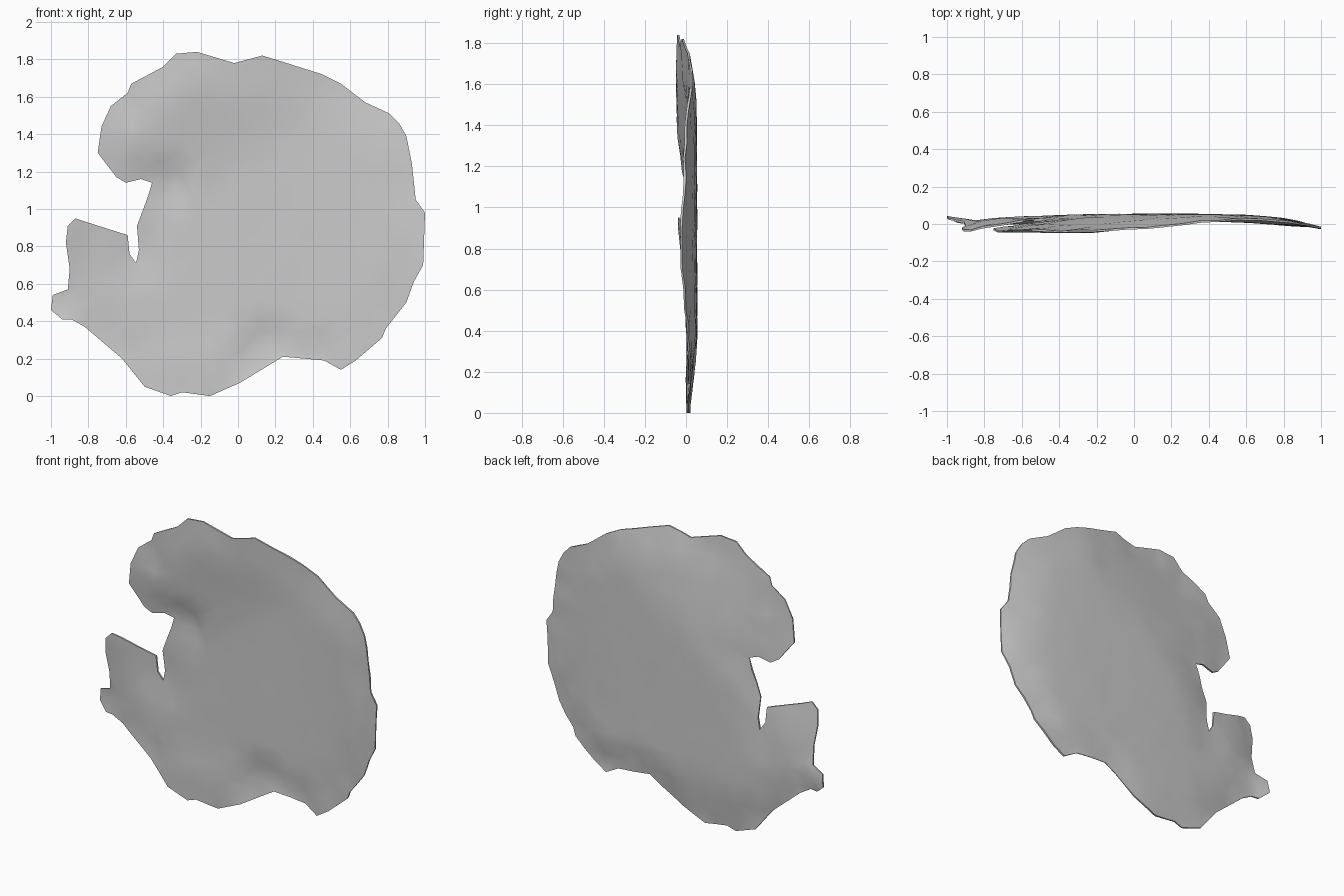
import bpy, bmesh, math, random
from mathutils import Vector
from mathutils.geometry import delaunay_2d_cdt, intersect_point_line

if "Cube" in bpy.data.objects:
    bpy.data.objects.remove(bpy.data.objects["Cube"])

random.seed(4)

# Front outline (x, z) of the cap, clockwise from the top
OUTLINE = [
    (-.33, 1.83), (-.22, 1.84), (-.02, 1.78), (.13, 1.82), (.26, 1.78), (.45, 1.72),
    (.55, 1.67), (.68, 1.57), (.81, 1.51), (.86, 1.46), (.90, 1.39), (.93, 1.24),
    (.95, 1.05), (1.0, .98), (.99, .70), (.94, .61), (.90, .50), (.79, .36),
    (.77, .31), (.63, .19), (.55, .14), (.46, .19), (.24, .21), (.01, .07),
    (-.15, 0), (-.30, .02), (-.36, 0), (-.50, .05), (-.62, .20), (-.82, .37),
    (-.89, .41), (-.94, .41), (-1.0, .46), (-.99, .54), (-.91, .57), (-.90, .68),
    (-.92, .82), (-.91, .91), (-.87, .95), (-.81, .93), (-.59, .86), (-.58, .76),
    (-.545, .71), (-.53, .78), (-.54, .91), (-.48, 1.07), (-.46, 1.14), (-.52, 1.16),
    (-.60, 1.14), (-.65, 1.17), (-.75, 1.30), (-.73, 1.44), (-.68, 1.55),
    (-.59, 1.62), (-.57, 1.67), (-.40, 1.76)]
# Hollows pressed into the front: x, z, radius
DENTS = [(.17, .22, .15), (.40, .22, .08), (-.36, 1.13, .10), (-.59, 1.58, .08)]


def smooth(t):
    t = max(0, min(1, t))
    return t * t * (3 - 2 * t)


def rim_distance(p):
    best = 9
    for a, b in zip(rim, rim[1:] + rim[:1]):
        q, t = intersect_point_line(p, a, b)
        q = a.lerp(b, max(0, min(1, t)))
        best = min(best, (p - q.to_2d()).length)
    return best


def bend(x, z):
    # Gentle warp of the whole sheet: right edge, upper-left lobe, lower-left lobe, tip
    y = 0.034 - 0.055 * max(x, 0) ** 4
    u = -0.6 * x + 0.8 * (z - 1)
    y -= 0.072 * smooth((u - 0.1) / 0.75)
    if x < 0:
        y -= 0.04 * x * x * smooth((1.3 - z) / 0.4)
    y -= 0.02 * smooth((0.4 - z) / 0.4)
    return y + 0.05 * math.exp(-((x + 1) ** 2 + (z - .5) ** 2) / 0.008)


# Rim with extra points on long edges, plus jittered points inside
corners = [Vector(p) for p in OUTLINE]
rim = []
for a, b in zip(corners, corners[1:] + corners[:1]):
    n = max(1, round((b - a).length / 0.1))
    rim += [a.lerp(b, i / n) for i in range(n)]
points = list(rim)
step = 0.085
for i in range(25):
    for j in range(23):
        p = Vector((-1 + step * (i + random.uniform(-.3, .3)),
                    step * (j + random.uniform(-.3, .3))))
        if rim_distance(p) > 0.03:
            points.append(p)
count = len(rim)
edges = [(i, (i + 1) % count) for i in range(count)]
flat, _, tris, *_ = delaunay_2d_cdt(points, edges, [], 1, 1e-5)

# Front and back skins joined along the rim
bm = bmesh.new()
front, back = [], []
for p in flat:
    d = rim_distance(p)
    x, z = p
    mid = bend(x, z)
    half = 0.005 + 0.015 * smooth(d / 0.2)
    rough = random.uniform(-.007, .007) * (1 - 0.8 * smooth(d / 0.35))
    yb = mid + half + rough * 0.8
    yf = mid - half + rough * 0.4
    for dx, dz, r in DENTS:
        yf += 0.034 * smooth(1.4 - math.hypot(x - dx, z - dz) / r)
    front.append(bm.verts.new((x, min(yf, yb - 0.004), z)))
    back.append(bm.verts.new((x, yb, z)))
for t in tris:
    bm.faces.new([front[i] for i in t])
rim_edges = [e for e in bm.edges if e.is_boundary]
index = {v: i for i, v in enumerate(front)}
pairs = [[index[v] for v in e.verts] for e in rim_edges]
for t in tris:
    bm.faces.new([back[i] for i in reversed(t)])
for a, b in pairs:
    bm.faces.new((front[a], front[b], back[b], back[a]))
loose = [v for v in bm.verts if not v.link_faces]
bmesh.ops.delete(bm, geom=loose, context='VERTS')
bmesh.ops.recalc_face_normals(bm, faces=bm.faces)

mesh = bpy.data.meshes.new("warped_cap")
bm.to_mesh(mesh)
bm.free()
cap = bpy.data.objects.new("warped_cap", mesh)
bpy.context.collection.objects.link(cap)
bpy.context.view_layer.objects.active = cap
cap.select_set(True)
bpy.ops.object.shade_smooth_by_angle(angle=math.radians(40))
